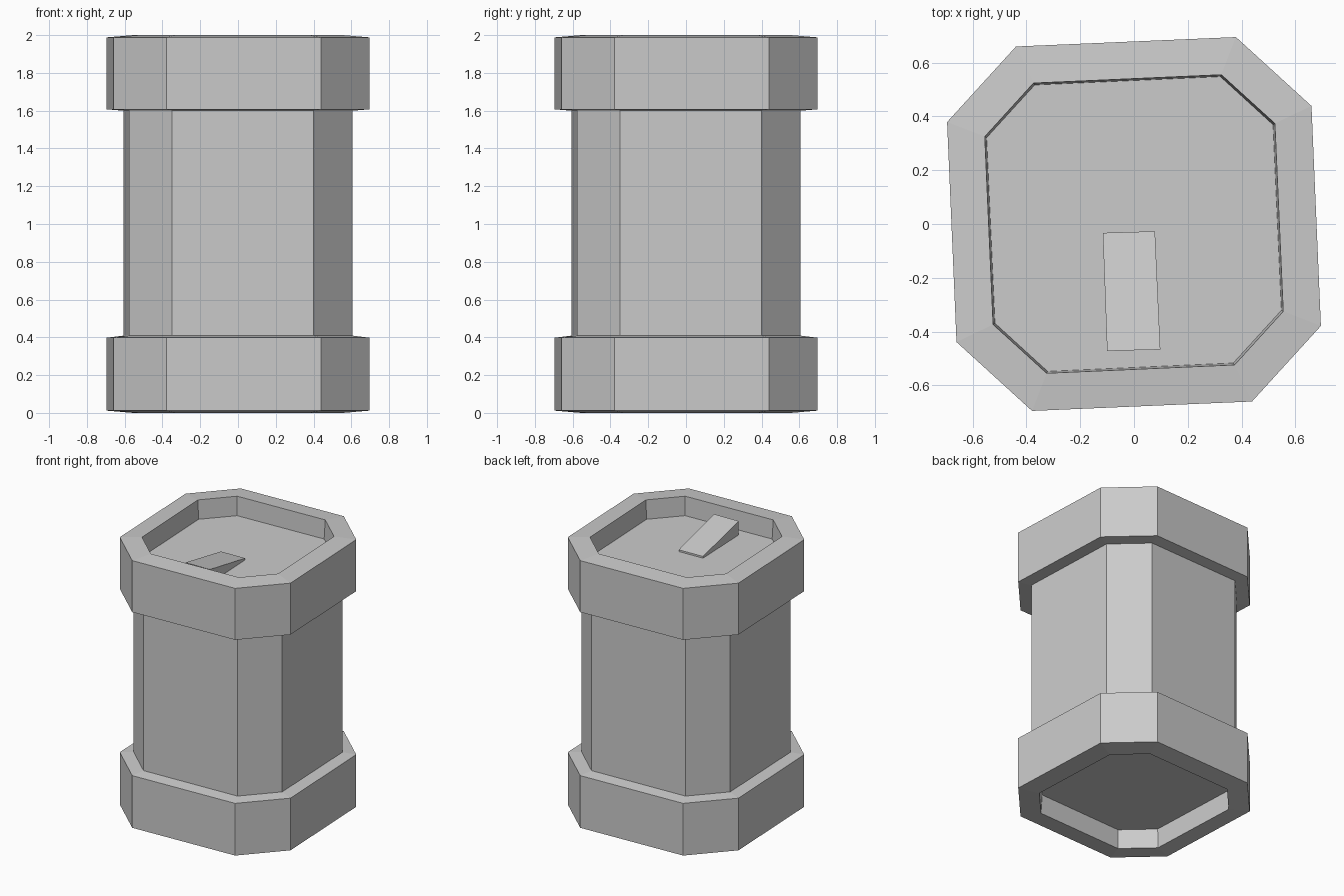
import bpy
import bmesh

if "Cube" in bpy.data.objects:
    bpy.data.objects.remove(bpy.data.objects["Cube"])


def octagon(p, q):
    """Slightly twisted chamfered square: corner pair p, q repeated in 90 degree turns."""
    pts = []
    for _ in range(4):
        pts += [p, q]
        p, q = (-p[1], p[0]), (-q[1], q[0])
    return pts


def loft(name, sections):
    """Skin a stack of (outline, z) sections and cap both ends."""
    bm = bmesh.new()
    loops = [[bm.verts.new((x, y, z)) for x, y in pts] for pts, z in sections]
    for a, b in zip(loops, loops[1:]):
        for i in range(len(a)):
            j = (i + 1) % len(a)
            bm.faces.new((a[i], a[j], b[j], b[i]))
    bm.faces.new(loops[0][::-1])
    bm.faces.new(loops[-1])
    bmesh.ops.recalc_face_normals(bm, faces=bm.faces)
    mesh = bpy.data.meshes.new(name)
    bm.to_mesh(mesh)
    bm.free()
    obj = bpy.data.objects.new(name, mesh)
    bpy.context.collection.objects.link(obj)
    return obj


collar = octagon((0.695, -0.379), (0.66, 0.439))
wall = octagon((0.606, -0.349), (0.576, 0.399))
lip = octagon((0.555, -0.325), (0.524, 0.374))
recess = octagon((0.548, -0.321), (0.517, 0.369))

# Can body: recessed base, lower collar, wall, upper collar, recessed lid
loft("can_body", [
    (recess, 0.14), (lip, 0.0), (collar, 0.012), (collar, 0.398),
    (wall, 0.409), (wall, 1.6), (collar, 1.607), (collar, 1.988),
    (lip, 2.0), (recess, 1.86),
])

# Wedge-shaped opening tab on the lid, tall towards the front
tab_outline = [(-0.10, -0.472), (0.098, -0.467), (0.078, -0.027), (-0.116, -0.033)]
tab = loft("opening_tab", [(tab_outline, 1.855), (tab_outline, 1.873)])
for v in tab.data.vertices:
    if v.co.z > 1.86 and v.co.y < -0.2:
        v.co.z = 1.963
